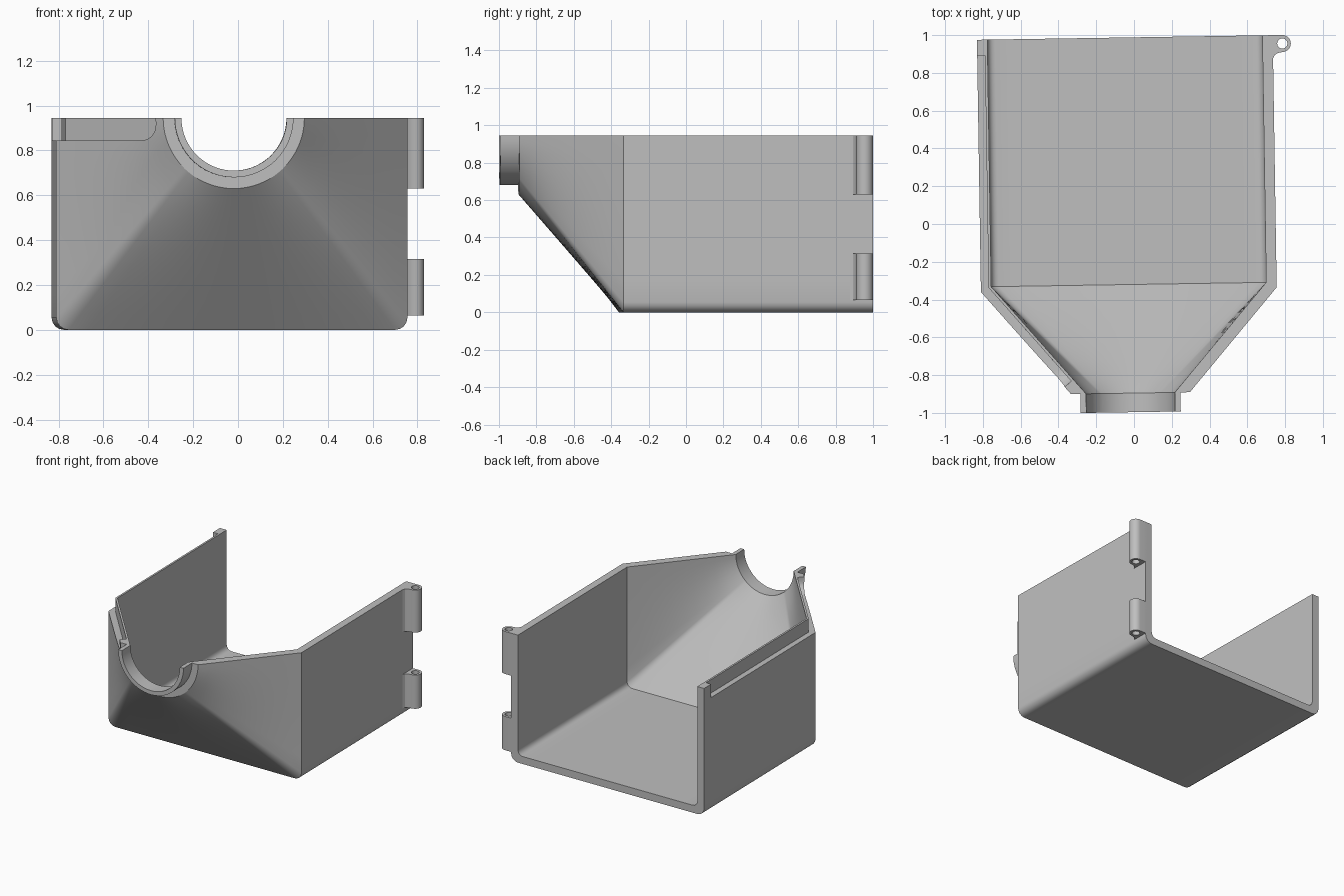
import bpy, bmesh, math
from mathutils import Vector

cube = bpy.data.objects.get("Cube")
if cube:
    bpy.data.objects.remove(cube)

H = 0.945            # rim height
CX = -0.033          # centre line of the body
BACK, NECK, TIP = 0.988, -0.895, -0.996
TILT = math.radians(0.9)

grey = bpy.data.materials.new("plain grey")
grey.use_nodes = True
grey.diffuse_color = (0.52, 0.52, 0.52, 1)
grey.node_tree.nodes["Principled BSDF"].inputs["Base Color"].default_value = (0.52, 0.52, 0.52, 1)


def make_object(name, bm):
    bmesh.ops.recalc_face_normals(bm, faces=bm.faces)
    mesh = bpy.data.meshes.new(name)
    bm.to_mesh(mesh)
    bm.free()
    mesh.materials.append(grey)
    obj = bpy.data.objects.new(name, mesh)
    bpy.context.collection.objects.link(obj)
    return obj


def stack(name, loops):
    """Closed solid through matching loops, capped at both ends."""
    bm = bmesh.new()
    rings = [[bm.verts.new(p) for p in loop] for loop in loops]
    n = len(rings[0])
    for a, b in zip(rings, rings[1:]):
        for i in range(n):
            j = (i + 1) % n
            bm.faces.new((a[i], a[j], b[j], b[i]))
    bm.faces.new(rings[0])
    bm.faces.new(rings[-1])
    return make_object(name, bm)


def cut(target, cutter):
    mod = target.modifiers.new("cut", 'BOOLEAN')
    mod.operation = 'DIFFERENCE'
    mod.solver = 'EXACT'
    mod.object = cutter
    select(target)
    bpy.ops.object.modifier_apply(modifier=mod.name)
    bpy.data.objects.remove(cutter)


def select(obj):
    bpy.ops.object.select_all(action='DESELECT')
    obj.select_set(True)
    bpy.context.view_layer.objects.active = obj


def mirrored(half, y):
    full = half + [(-x, z) for x, z in reversed(half[:-1])]
    return [Vector((CX + x, y, z)) for x, z in full]


def box_section(y, hw, floor, r):
    """U-shaped section with rounded bottom corners."""
    half = [(-hw, H - (H - floor - r) * i / 8) for i in range(9)]
    for i in range(1, 5):
        a = math.radians(22.5 * i)
        half.append((-hw + r - r * math.cos(a), floor + r - r * math.sin(a)))
    half += [((-hw + r) * (1 - i / 8), floor) for i in range(1, 9)]
    return mirrored(half, y)


def round_section(y, r):
    """Half circle with the same number of points as the U."""
    angles = [46 * i / 8 for i in range(9)]
    angles += [46 + i for i in range(1, 5)]
    angles += [50 + 5 * i for i in range(1, 9)]
    half = [(-r * math.cos(math.radians(a)), H - r * math.sin(math.radians(a))) for a in angles]
    return mirrored(half, y)


def blend(a, b, steps=10):
    return [[p.lerp(q, k / steps) for p, q in zip(a, b)] for k in range(steps + 1)]


# Body: outer skin forward to the neck, then inner skin back again
outer = [box_section(BACK, 0.783, 0, 0.055)]
outer += blend(box_section(-0.347, 0.783, 0, 0.055), round_section(NECK, 0.315))
neck = [round_section(NECK, 0.265), round_section(TIP, 0.265), round_section(TIP, 0.235)]
inner = blend(round_section(NECK, 0.235), box_section(-0.32, 0.728, 0.055, 0.04))
inner += [box_section(BACK, 0.728, 0.055, 0.04)]

bm = bmesh.new()
rows = [[bm.verts.new(p) for p in s] for s in outer + neck + inner]
for k, a in enumerate(rows):
    b = rows[(k + 1) % len(rows)]
    for i in range(len(a) - 1):
        bm.faces.new((a[i], a[i + 1], b[i + 1], b[i]))
for end in (0, -1):
    bm.faces.new([r[end] for r in rows])
body = make_object("funnel_housing", bm)

# Stepped rim on one wall, leaving a thin inner lip with a rounded front end
along = Vector((0.651, -0.760))
out = Vector((-0.760, -0.651))
start = Vector((-0.772, -0.329))
levels = []
for i in range(7):
    a = math.radians(15 * i)
    levels.append((0.845 + 0.07 * (1 - math.cos(a)), 0.555 + 0.1 * math.sin(a)))
levels.append((1.0, 0.655))
loops = []
for z, t in levels:
    c = start + along * t
    d = c + out * 0.2
    plan = [(-0.775, 0.905), (-0.775, -0.325), c, d, (-1.0, -0.4), (-1.0, 0.905)]
    loops.append([(p[0], p[1], z) for p in plan])
cut(body, stack("rim_cutter", loops))

# Hinge knuckles: rounded lug flaring into the wall, with a pin hole
PX, PY, R = 0.80, 0.943, 0.045


def disc(r, z, n=24):
    return [(PX + r * math.cos(math.tau * i / n), PY + r * math.sin(math.tau * i / n), z) for i in range(n)]


def lug(z):
    pts = [(0.735, BACK)]
    for i in range(13):
        a = math.radians(90 - 15 * i)
        pts.append((PX + R * math.cos(a), PY + R * math.sin(a)))
    pts += [(0.775, 0.893), (0.758, 0.882), (0.75, 0.865), (0.735, 0.865)]
    return [(x, y, z) for x, y in pts]


parts = [body]
for name, low, high in (("lower_hinge_knuckle", 0.065, 0.315), ("upper_hinge_knuckle", 0.63, H)):
    knuckle = stack(name, [lug(low), lug(high)])
    cut(knuckle, stack("pin_cutter", [disc(0.027, low - 0.1), disc(0.027, high + 0.1)]))
    parts.append(knuckle)

# Shading and slight turn of the whole piece
for obj in parts:
    select(obj)
    bpy.ops.object.shade_smooth_by_angle(angle=math.radians(25))
    obj.rotation_euler.z = TILT
